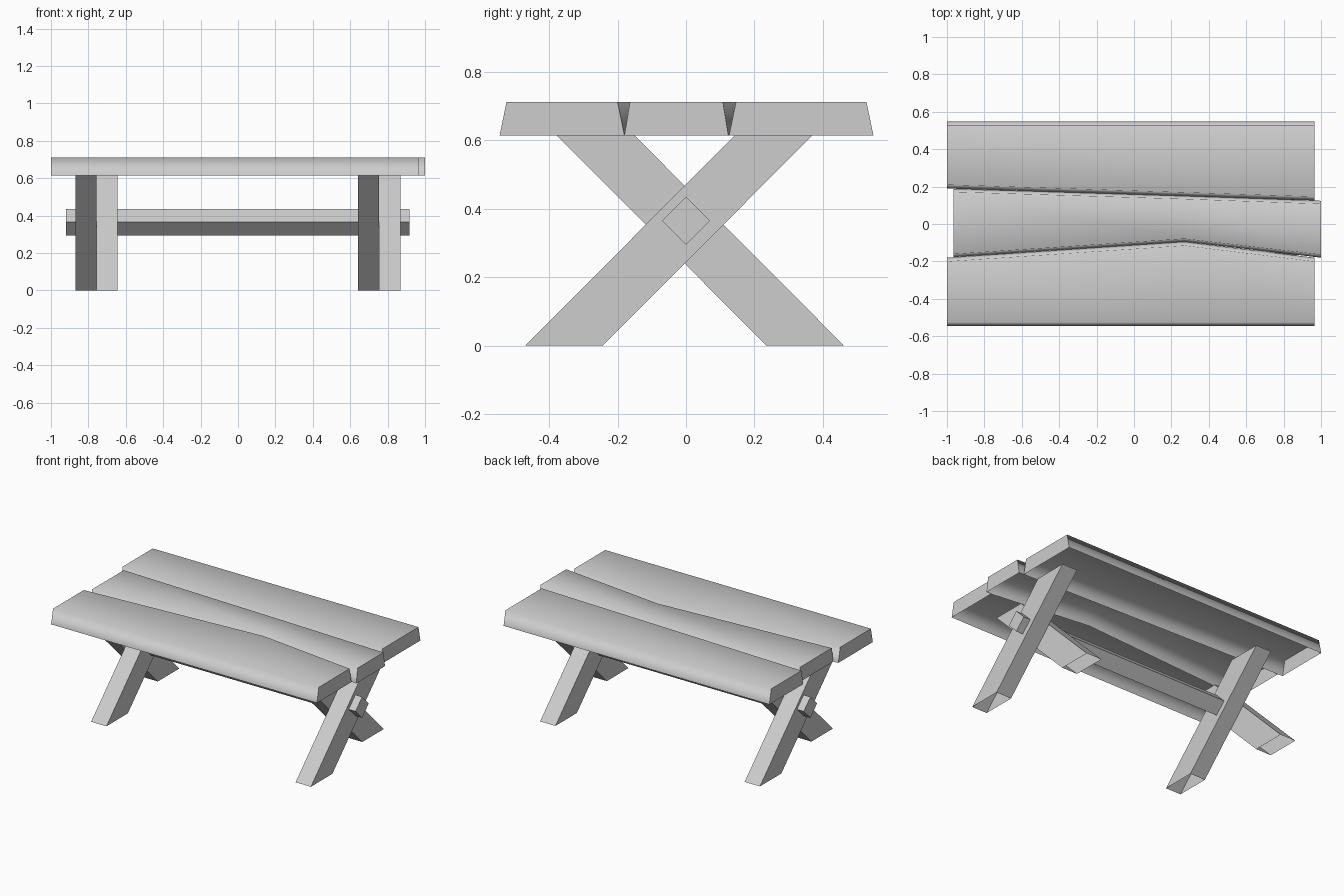
import bpy
import bmesh
import math

cube = bpy.data.objects.get("Cube")
if cube:
    bpy.data.objects.remove(cube, do_unlink=True)

GREY = (0.61, 0.61, 0.61, 1.0)
mat = bpy.data.materials.new("plain_grey")
mat.use_nodes = True
mat.diffuse_color = GREY
mat.node_tree.nodes["Principled BSDF"].inputs["Base Color"].default_value = GREY

UNDERSIDE, TOP = 0.615, 0.712


def loft(name, rings):
    """Skin matching rings, cap both ends, leave level faces below the top open."""
    bm = bmesh.new()
    loops = [[bm.verts.new(p) for p in ring] for ring in rings]
    for a, b in zip(loops, loops[1:]):
        for i in range(len(a)):
            j = (i + 1) % len(a)
            bm.faces.new((a[i], a[j], b[j], b[i]))
    bm.faces.new(loops[0])
    bm.faces.new(loops[-1])
    bmesh.ops.recalc_face_normals(bm, faces=bm.faces)
    bm.normal_update()
    hidden = [f for f in bm.faces
              if abs(f.normal.z) > 0.99 and f.calc_center_median().z < TOP - 0.01]
    bmesh.ops.delete(bm, geom=hidden, context="FACES")
    mesh = bpy.data.meshes.new(name)
    bm.to_mesh(mesh)
    bm.free()
    mesh.materials.append(mat)
    obj = bpy.data.objects.new(name, mesh)
    bpy.context.collection.objects.link(obj)
    return obj


def plank(name, stations, slope=0.02):
    """Board, hollow below, with sloping long sides; stations are (x, front y, back y)."""
    obj = loft(name, [[(x, f, UNDERSIDE), (x, b, UNDERSIDE),
                       (x, b - slope, TOP), (x, f + slope, TOP)]
                      for x, f, b in stations])
    # Softly shaded long edges, crisp board ends
    bpy.ops.object.select_all(action="DESELECT")
    obj.select_set(True)
    bpy.context.view_layer.objects.active = obj
    bpy.ops.object.shade_smooth_by_angle(angle=math.radians(82))
    soften = obj.modifiers.new("soft_edges", "WEIGHTED_NORMAL")
    soften.keep_sharp = True


def prism(name, profile, x0, x1):
    """Extrude a (y, z) outline along x."""
    loft(name, [[(x, y, z) for y, z in profile] for x in (x0, x1)])


# Table top: three boards meeting along uneven seams
plank("front_plank", [(-1.0, -0.545, -0.18), (0.27, -0.545, -0.095), (0.965, -0.545, -0.18)])
plank("middle_plank", [(-0.965, -0.177, 0.188), (0.27, -0.095, 0.15), (1.0, -0.18, 0.124)], 0.016)
plank("back_plank", [(-1.0, 0.19, 0.548), (0.965, 0.126, 0.548)])

# Crossed legs, each pair standing side by side along x
lean_back = [(-0.47, 0), (-0.243, 0), (0.37, UNDERSIDE), (0.143, UNDERSIDE)]
lean_front = [(-y - 0.008, z) for y, z in lean_back]
for side, x in (("right", -0.757), ("left", 0.755)):
    prism(side + "_leg_leaning_front", lean_front, x - 0.113, x)
    prism(side + "_leg_leaning_back", lean_back, x, x + 0.113)

# Square stretcher turned on its corner
R, MID = 0.07, 0.365
prism("stretcher", [(-R, MID), (0, MID - R), (R, MID), (0, MID + R)], -0.92, 0.918)
